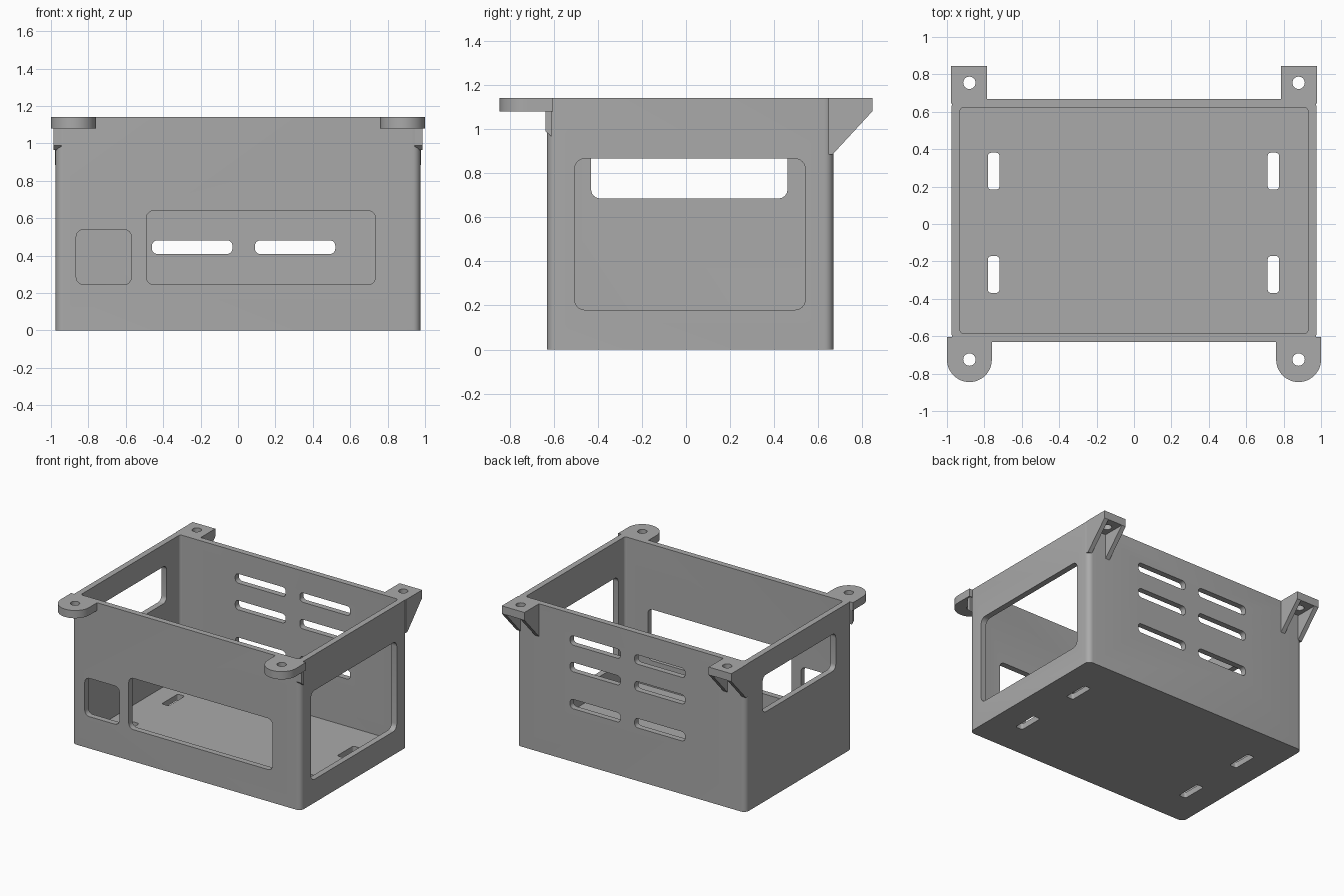
import bpy, bmesh
from math import sin, cos, pi, radians
from mathutils import Vector

default = bpy.data.objects.get("Cube")
if default:
    bpy.data.objects.remove(default, do_unlink=True)

# Single grey plastic
grey = bpy.data.materials.new("grey plastic")
grey.use_nodes = True
COLOUR = (0.4, 0.4, 0.4, 1)
grey.diffuse_color = COLOUR
grey.node_tree.nodes["Principled BSDF"].inputs["Base Color"].default_value = COLOUR


def rounded_rect(u0, u1, v0, v1, r, steps=6):
    """Counter-clockwise outline of a rectangle with rounded corners."""
    pts = []
    corners = [(u1 - r, v1 - r), (u0 + r, v1 - r), (u0 + r, v0 + r), (u1 - r, v0 + r)]
    for k, (cu, cv) in enumerate(corners):
        for i in range(steps + 1):
            a = (k + i / steps) * pi / 2
            pts.append((cu + r * cos(a), cv + r * sin(a)))
    return pts


def prism(name, outline, axis, lo, hi):
    """Extrude a 2D outline along an axis: X takes (y, z), Y (x, z), Z (x, y)."""
    place = {"X": lambda u, v, d: (d, u, v),
             "Y": lambda u, v, d: (u, d, v),
             "Z": lambda u, v, d: (u, v, d)}[axis]
    bm = bmesh.new()
    face = bm.faces.new([bm.verts.new(place(u, v, lo)) for u, v in outline])
    ext = bmesh.ops.extrude_face_region(bm, geom=[face])
    step = Vector(place(0, 0, hi)) - Vector(place(0, 0, lo))
    bmesh.ops.translate(bm, vec=step, verts=[g for g in ext["geom"] if isinstance(g, bmesh.types.BMVert)])
    bmesh.ops.recalc_face_normals(bm, faces=bm.faces)
    mesh = bpy.data.meshes.new(name)
    bm.to_mesh(mesh)
    bm.free()
    mesh.materials.append(grey)
    obj = bpy.data.objects.new(name, mesh)
    bpy.context.collection.objects.link(obj)
    return obj


def cut(obj, cutters):
    """Subtract the cutters, bake the result and remove them."""
    for c in cutters:
        c.hide_render = True
        mod = obj.modifiers.new("cut", "BOOLEAN")
        mod.operation, mod.solver, mod.object = "DIFFERENCE", "EXACT", c
    deps = bpy.context.evaluated_depsgraph_get()
    baked = bpy.data.meshes.new_from_object(obj.evaluated_get(deps))
    obj.modifiers.clear()
    obj.data = baked
    for c in cutters:
        bpy.data.objects.remove(c, do_unlink=True)


def smooth(obj):
    bpy.ops.object.select_all(action="DESELECT")
    obj.select_set(True)
    bpy.context.view_layer.objects.active = obj
    bpy.ops.object.shade_smooth_by_angle(angle=radians(30))


TOP, TAB_Z = 1.14, 1.08
FRONT, BACK, SIDE, WALL = -0.63, 0.668, 0.975, 0.045

# Open box
box = prism("box", rounded_rect(-SIDE, SIDE, FRONT, BACK, 0.04), "Z", 0, TOP)
cutters = [prism("cavity", rounded_rect(-SIDE + WALL, SIDE - WALL, FRONT + WALL, BACK - WALL, 0.02),
                 "Z", WALL, TOP + 0.2)]

# Front, right and left windows
for x0, x1, z1 in [(-0.865, -0.57, 0.54), (-0.49, 0.735, 0.64)]:
    cutters.append(prism("front_window", rounded_rect(x0, x1, 0.245, z1, 0.04), "Y", -0.8, -0.5))
cutters.append(prism("side_window", rounded_rect(-0.505, 0.54, 0.18, 0.865, 0.045), "X", 0.8, 1.1))
cutters.append(prism("side_window", rounded_rect(-0.43, 0.46, 0.685, 0.97, 0.04), "X", -1.1, -0.8))

# Back vents: three rows of two slots
for z in (0.445, 0.73, 0.935):
    for x in (-0.245, 0.305):
        cutters.append(prism("vent", rounded_rect(x - 0.215, x + 0.215, z - 0.036, z + 0.036, 0.028),
                             "Y", 0.5, 0.8))

# Floor slots
for x in (-0.75, 0.745):
    for y in (-0.27, 0.283):
        cutters.append(prism("floor_slot", rounded_rect(x - 0.03, x + 0.03, y - 0.098, y + 0.098, 0.015),
                             "Z", -0.1, 0.1))
cut(box, cutters)
smooth(box)


def screw_hole(x, y):
    r = 0.033
    return prism("hole", rounded_rect(x - r, x + r, y - r, y + r, r - 0.0005), "Z", 1, 1.2)


for s, side in ((1, "left"), (-1, "right")):
    # Front mounting tab with a round end
    arc = [(s * 0.88 + 0.12 * cos(pi + pi * i / 24), -0.725 + 0.12 * sin(pi + pi * i / 24))
           for i in range(25)]
    tab = prism(f"front_tab_{side}", arc + [(s * 0.88 + 0.12, -0.603), (s * 0.88 - 0.12, -0.603)],
                "Z", TAB_Z, TOP)
    cut(tab, [screw_hole(s * 0.88, -0.725)])
    smooth(tab)

    # Small sloped support at the front corner
    xa, xb = sorted((s * 0.945, s * 0.987))
    prism(f"front_support_{side}", [(-0.637, TAB_Z), (-0.637, 0.99), (-0.61, 0.965), (-0.61, TAB_Z)],
          "X", xa, xb)

    # Square back mounting tab
    xa, xb = sorted((s * 0.785, s * 0.978))
    tab = prism(f"back_tab_{side}", [(xa, 0.645), (xb, 0.645), (xb, 0.845), (xa, 0.845)],
                "Z", TAB_Z, TOP)
    cut(tab, [screw_hole(s * 0.88, 0.755)])
    smooth(tab)

    # Two triangular ribs under the back tab
    for x in (0.785, 0.943):
        xa, xb = sorted((s * x, s * (x + 0.035)))
        prism(f"back_rib_{side}", [(0.645, TAB_Z), (0.645, 0.885), (0.665, 0.885), (0.845, TAB_Z)],
              "X", xa, xb)
